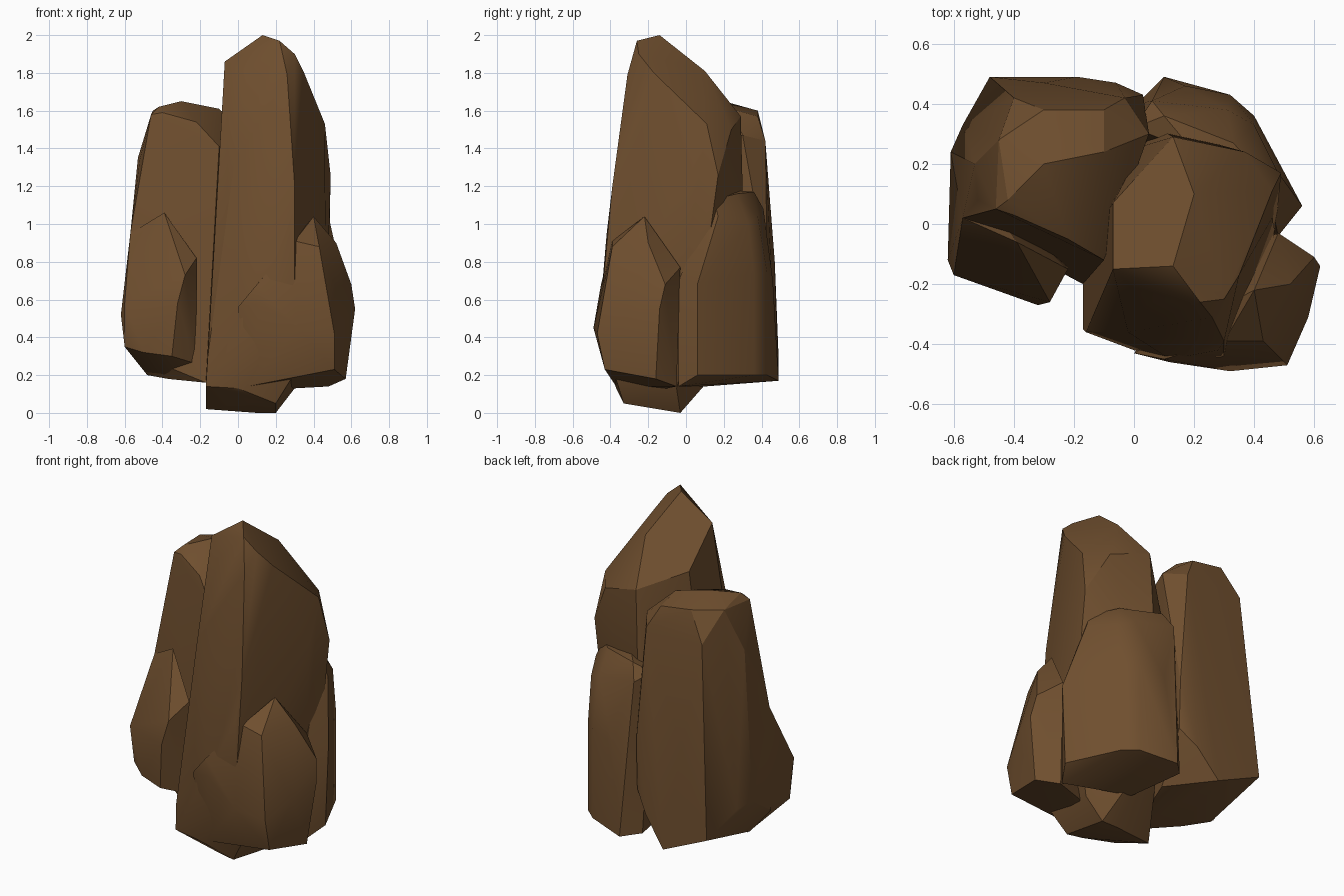
import bpy
import bmesh
import math

default_cube = bpy.data.objects.get("Cube")
if default_cube:
    bpy.data.objects.remove(default_cube, do_unlink=True)

# One earthy brown for every stone
brown = bpy.data.materials.new("earth_brown")
brown.use_nodes = True
colour = (0.16, 0.078, 0.028, 1)
brown.diffuse_color = colour
brown.node_tree.nodes["Principled BSDF"].inputs["Base Color"].default_value = colour


def stone(name, crown, shoulder, belly, base):
    """Chisel one convex stone around its corner points, given in hundredths."""
    bm = bmesh.new()
    for corner in crown + shoulder + belly + base:
        bm.verts.new([value / 100 for value in corner])
    hull = bmesh.ops.convex_hull(bm, input=bm.verts)
    spare = [v for v in hull["geom_interior"] if isinstance(v, bmesh.types.BMVert)]
    bmesh.ops.delete(bm, geom=spare, context="VERTS")
    # Merge nearly flat neighbours into broad facets
    bmesh.ops.dissolve_limit(bm, angle_limit=math.radians(3),
                             verts=bm.verts, edges=bm.edges)
    bmesh.ops.recalc_face_normals(bm, faces=bm.faces)

    mesh = bpy.data.meshes.new(name)
    bm.to_mesh(mesh)
    bm.free()
    mesh.materials.append(brown)
    rock = bpy.data.objects.new(name, mesh)
    bpy.context.collection.objects.link(rock)

    # Soften shallow creases and keep the strong edges crisp
    bpy.ops.object.select_all(action="DESELECT")
    rock.select_set(True)
    bpy.context.view_layer.objects.active = rock
    bpy.ops.object.shade_smooth_by_angle(angle=math.radians(26))
    return rock


# Tall leaning column with a slanted top
stone(
    "tall_column",
    crown=[(13, -14, 200), (-7, -15, 186), (22, -26, 197), (5, -26, 180),
           (20, 10, 181), (-7, 7, 165), (13, 29, 157), (30, -25, 190),
           (26, -31, 179), (35, -17, 180)],
    shoulder=[(46, 11, 153), (37, 24, 150), (49, 17, 126), (30, -39, 120),
              (-2, -36, 132), (28, -42, 95), (3, 26, 125), (46, 2, 125)],
    belly=[(12, -45, 60), (0, -42, 48), (30, -46, 45), (48, 8, 60),
           (47, -3, 60), (-16, -36, 30), (8, 32, 40)],
    base=[(-17, -35, 14), (-17, -8, 2), (10, -3, 0), (20, -3, 0),
          (20, -33, 5), (10, -32, 6), (0, -37, 13), (30, -38, 21),
          (30, -5, 13)],
)

# Broad stone standing behind the column, with a steep front
stone(
    "broad_rear_stone",
    crown=[(-30, 20, 165), (-42, 8, 162), (-45, 28, 160), (-10, 24, 161),
           (-30, 38, 160), (-10, 38, 157), (-40, 3, 159), (-22, -5, 154),
           (-46, 5, 158)],
    shoulder=[(5, 30, 147), (-3, 42, 144), (-40, 42, 143), (-47, 4, 140),
              (-53, 20, 135), (-52, 8, 134), (-10, -12, 141)],
    belly=[(-61, 24, 48), (-57, 2, 95), (-13, -16, 70), (3, 43, 75),
           (-57, 33, 45), (-30, 47, 80), (3, 42, 45)],
    base=[(-48, 49, 30), (-19, 49, 17), (-6, 47, 34), (-3, 20, 20),
          (-48, 8, 20), (-37, -3, 18), (-17, -20, 16), (-58, 2, 33)],
)

# Small stone leaning on the broad one
stone(
    "small_side_stone",
    crown=[(-39, -6, 106), (-57, 2, 95), (-22, -15, 82)],
    shoulder=[(-28, -26, 73), (-40, -23, 66)],
    belly=[(-60, -17, 58), (-62, -12, 52), (-32, -27, 58), (-61, 24, 48)],
    base=[(-60, -13, 35), (-50, -20, 32), (-35, -24, 30), (-22, -14, 26),
          (-48, 10, 20), (-37, 0, 18)],
)

# Squat boulder at the front corner, spreading across the column's foot
stone(
    "front_boulder",
    crown=[(40, -22, 104), (30, -39, 91), (43, -39, 88), (52, -20, 90)],
    shoulder=[(48, -3, 77), (60, -11, 68), (10, -45, 68)],
    belly=[(62, -14, 55), (58, -31, 50), (51, -47, 42), (32, -49, 45),
           (12, -46, 58), (0, -43, 56)],
    base=[(51, -43, 23), (31, -41, 21), (57, -16, 18), (48, -5, 14),
          (30, -10, 13), (5, -37, 14)],
)

# Low slab filling the rear corner
stone(
    "rear_corner_slab",
    crown=[(10, 36, 117), (20, 24, 118), (33, 27, 116), (44, 15, 113)],
    shoulder=[(0, 32, 112), (6, 41, 108), (31, 38, 104), (40, 33, 100),
              (48, 17, 104)],
    belly=[(56, 6, 68), (32, 43, 74), (40, 36, 74), (17, 46, 70),
           (48, -4, 70)],
    base=[(10, 49, 17), (32, 43, 20), (40, 36, 20), (54, 6, 20),
          (48, -4, 14), (10, 10, 14), (1, 40, 18)],
)
